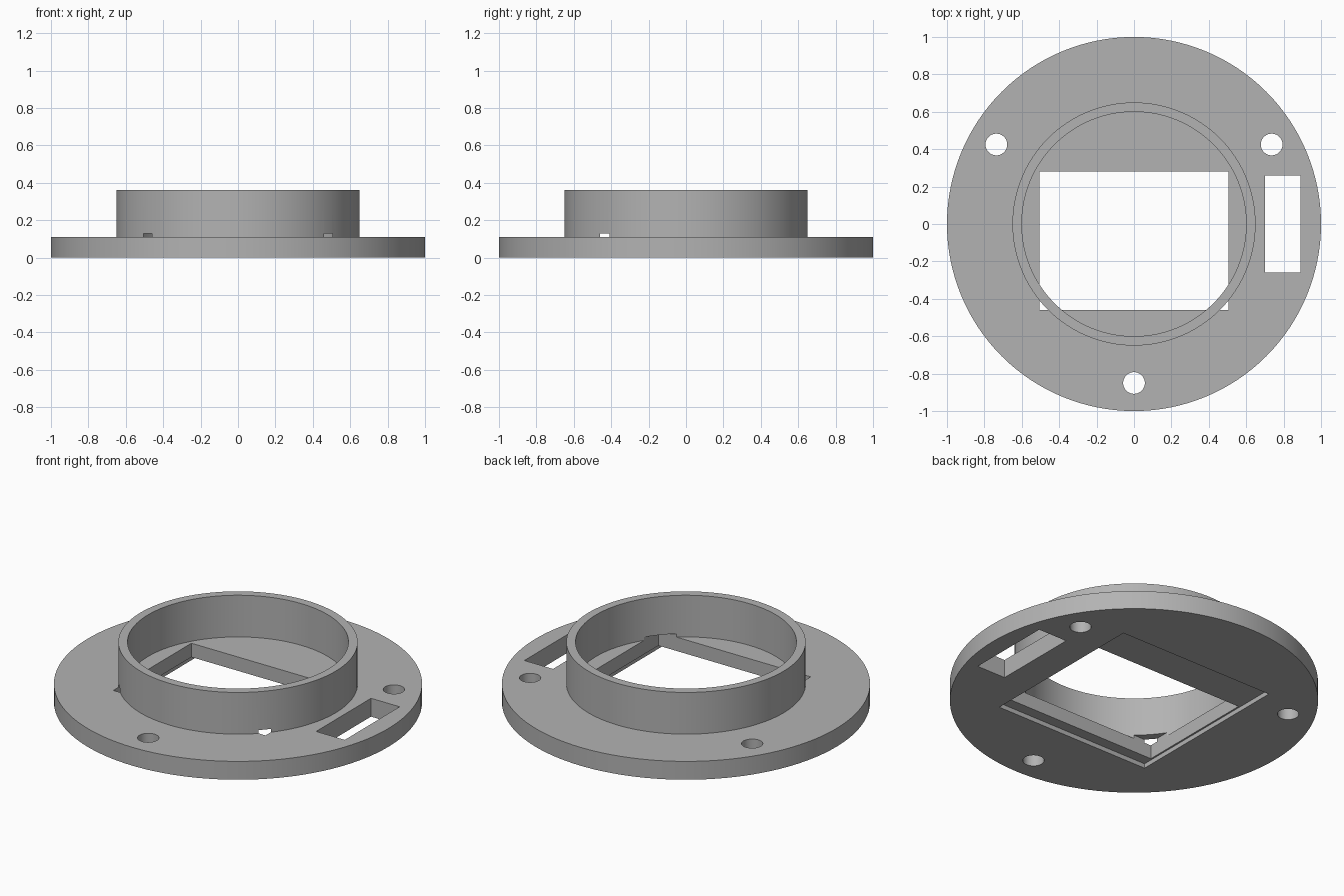
import bpy, bmesh, math
from mathutils import Vector

cube = bpy.data.objects.get("Cube")
if cube:
    bpy.data.objects.remove(cube, do_unlink=True)

SEGMENTS = 128
FLANGE_TOP = 0.11
RING_TOP = 0.36
RECESS_DEPTH = 0.027
WINDOW_TOP = 0.13

grey = bpy.data.materials.new("plain grey")
grey.use_nodes = True
grey.diffuse_color = (0.45, 0.45, 0.45, 1)
grey.node_tree.nodes["Principled BSDF"].inputs["Base Color"].default_value = grey.diffuse_color


def add_object(name, bm):
    bmesh.ops.recalc_face_normals(bm, faces=bm.faces)
    mesh = bpy.data.meshes.new(name)
    bm.to_mesh(mesh)
    bm.free()
    mesh.materials.append(grey)
    obj = bpy.data.objects.new(name, mesh)
    bpy.context.collection.objects.link(obj)
    return obj


def lathe(name, profile):
    """Spin an (r, z) profile around the vertical axis."""
    bm = bmesh.new()
    verts = [bm.verts.new((r, 0, z)) for r, z in profile]
    edges = [bm.edges.new(pair) for pair in zip(verts, verts[1:])]
    bmesh.ops.spin(bm, geom=verts + edges, cent=(0, 0, 0), axis=(0, 0, 1),
                   angle=math.tau, steps=SEGMENTS)
    bmesh.ops.remove_doubles(bm, verts=bm.verts, dist=0.0001)
    return add_object(name, bm)


def box(name, low, high):
    bm = bmesh.new()
    bmesh.ops.create_cube(bm, size=1)
    low, high = Vector(low), Vector(high)
    bmesh.ops.scale(bm, vec=high - low, verts=bm.verts)
    bmesh.ops.translate(bm, vec=(low + high) / 2, verts=bm.verts)
    return add_object(name, bm)


def cylinder(name, x, y, radius):
    bm = bmesh.new()
    bmesh.ops.create_cone(bm, cap_ends=True, segments=48, radius1=radius,
                          radius2=radius, depth=1)
    bmesh.ops.translate(bm, vec=(x, y, 0), verts=bm.verts)
    return add_object(name, bm)


# Round flange with a raised collar
mount = lathe("flange_with_collar", [
    (0, 0), (1, 0), (1, FLANGE_TOP), (0.65, FLANGE_TOP), (0.65, RING_TOP),
    (0.6, RING_TOP), (0.6, FLANGE_TOP), (0, FLANGE_TOP)])

# Window (nicks the collar foot), underside recess and side slot
cutters = [
    box("window_cutter", (-0.505, -0.46, -0.1), (0.505, 0.28, WINDOW_TOP)),
    box("recess_cutter", (-0.515, -0.525, -0.1), (0.515, 0.525, RECESS_DEPTH)),
    box("slot_cutter", (0.7, -0.26, -0.1), (0.89, 0.26, 0.2)),
]

# Three evenly spaced screw holes
for i in range(3):
    angle = math.radians(30 + 120 * i)
    cutters.append(cylinder("screw_hole_cutter", 0.85 * math.cos(angle),
                            0.85 * math.sin(angle), 0.058))

bpy.ops.object.select_all(action='DESELECT')
bpy.context.view_layer.objects.active = mount
mount.select_set(True)
for cutter in cutters:
    cutter.hide_render = True
    cut = mount.modifiers.new(cutter.name, 'BOOLEAN')
    cut.operation = 'DIFFERENCE'
    cut.solver = 'EXACT'
    cut.object = cutter
    bpy.ops.object.modifier_apply(modifier=cut.name)
    bpy.data.objects.remove(cutter, do_unlink=True)

bpy.ops.object.shade_smooth_by_angle(angle=math.radians(30))
